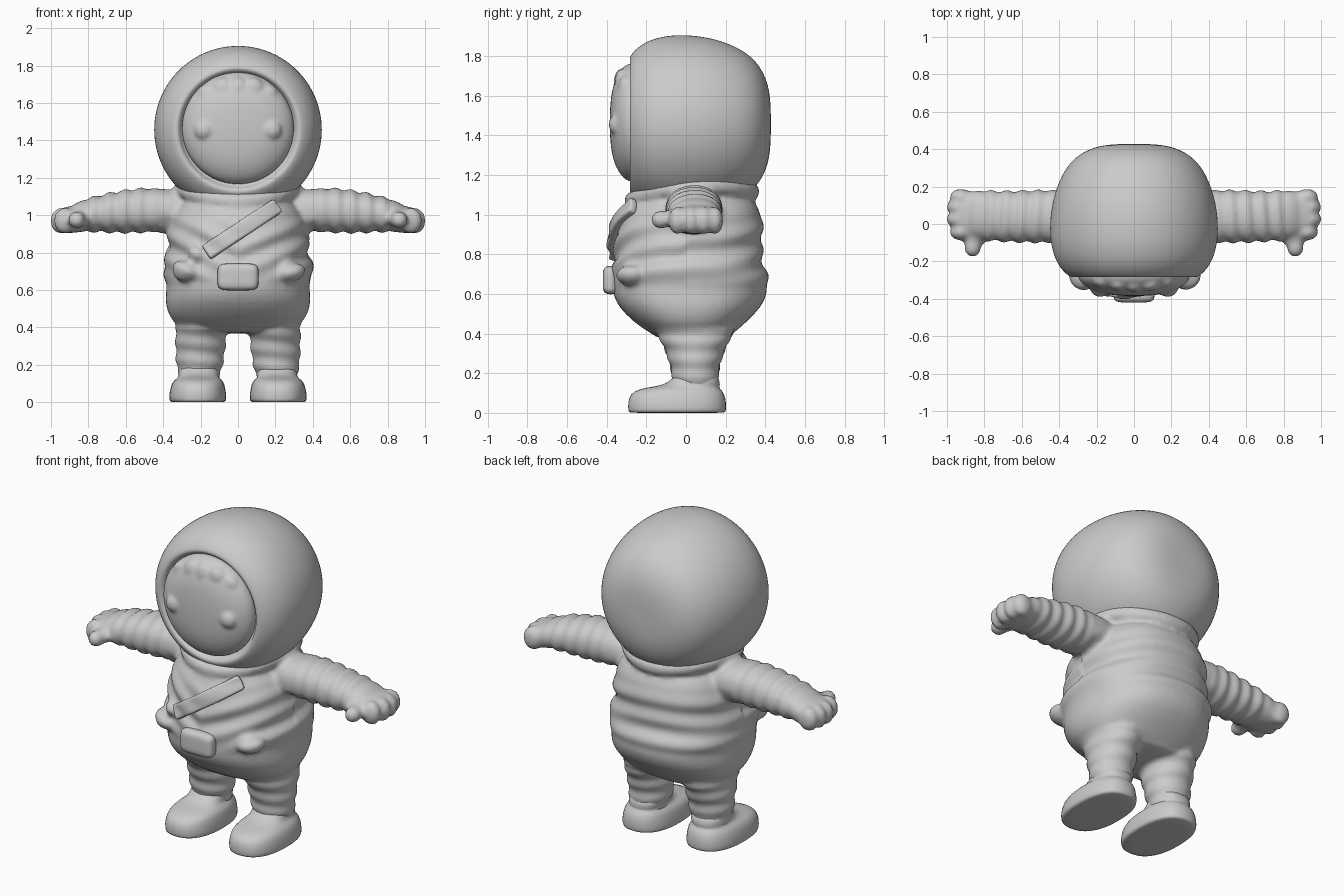
import bpy, bmesh
from math import sin, cos, pi, copysign
from mathutils import Vector
from mathutils.bvhtree import BVHTree

if "Cube" in bpy.data.objects:
    bpy.data.objects.remove(bpy.data.objects["Cube"])

grey = bpy.data.materials.new("plain grey")
grey.use_nodes = True
grey.diffuse_color = (0.6, 0.6, 0.6, 1)
grey.node_tree.nodes["Principled BSDF"].inputs["Base Color"].default_value = (0.6, 0.6, 0.6, 1)


def add_mesh(name, bm):
    bmesh.ops.recalc_face_normals(bm, faces=bm.faces)
    me = bpy.data.meshes.new(name)
    bm.to_mesh(me)
    bm.free()
    me.materials.append(grey)
    ob = bpy.data.objects.new(name, me)
    bpy.context.collection.objects.link(ob)
    return ob


def modify(ob, kind, **settings):
    mod = ob.modifiers.new(kind.title(), kind)
    for key, value in settings.items():
        setattr(mod, key, value)


def apply_all(ob):
    dg = bpy.context.evaluated_depsgraph_get()
    me = bpy.data.meshes.new_from_object(ob.evaluated_get(dg))
    ob.modifiers.clear()
    ob.data = me
    return ob


def smooth(ob):
    ob.data.shade_smooth()
    return ob


def loft(name, axis, rows, power=2.0, sides=24, subdiv=1):
    """Rows hold (position on axis, centre a, centre b, radius a, radius b)."""
    bm = bmesh.new()
    rings = []
    for pos, ca, cb, ra, rb in rows:
        ring = []
        for i in range(sides):
            t = 2 * pi * i / sides
            a = ca + ra * copysign(abs(cos(t)) ** (2 / power), cos(t))
            b = cb + rb * copysign(abs(sin(t)) ** (2 / power), sin(t))
            co = {"x": (pos, a, b), "y": (a, pos, b), "z": (a, b, pos)}[axis]
            ring.append(bm.verts.new(co))
        rings.append(ring)
    for r, s in zip(rings, rings[1:]):
        for i in range(sides):
            j = (i + 1) % sides
            bm.faces.new((r[i], r[j], s[j], s[i]))
    bm.faces.new(rings[0])
    bm.faces.new(rings[-1])
    ob = add_mesh(name, bm)
    modify(ob, "SUBSURF", levels=subdiv, render_levels=subdiv)
    return smooth(apply_all(ob))


def blob(name, centre, size):
    bm = bmesh.new()
    bmesh.ops.create_uvsphere(bm, u_segments=20, v_segments=12, radius=1)
    for v in bm.verts:
        v.co = [c + p * s for c, p, s in zip(centre, v.co, size)]
    return smooth(add_mesh(name, bm))


def mirrored(ob):
    modify(ob, "MIRROR")
    return apply_all(ob)


def fuse(name, parts, voxel, rounds):
    """Blend overlapping parts into one soft skin."""
    bpy.ops.object.select_all(action="DESELECT")
    for p in parts:
        p.select_set(True)
    bpy.context.view_layer.objects.active = parts[0]
    bpy.ops.object.join()
    ob = parts[0]
    ob.name = name
    modify(ob, "REMESH", mode="VOXEL", voxel_size=voxel)
    modify(ob, "SMOOTH", factor=0.5, iterations=rounds)
    return smooth(apply_all(ob))


# Torso with jacket bulge and hem
torso = loft("torso", "z", [
    (0.37, 0, 0.04, 0.24, 0.16), (0.40, 0, 0.03, 0.32, 0.21), (0.46, 0, 0.02, 0.375, 0.29),
    (0.54, 0, 0.02, 0.395, 0.37), (0.61, 0, 0.02, 0.385, 0.395), (0.645, 0, 0.02, 0.385, 0.39),
    (0.69, 0, 0.02, 0.41, 0.405), (0.75, 0, 0.01, 0.40, 0.385), (0.80, 0, 0.01, 0.375, 0.37),
    (0.90, 0, 0.015, 0.38, 0.38), (0.98, 0, 0.025, 0.365, 0.365), (1.05, 0, 0.03, 0.33, 0.33),
    (1.12, 0, 0.04, 0.27, 0.28)], power=2.3)

# Legs and arms
leg = mirrored(loft("leg", "z", [
    (0.08, 0.205, 0.06, 0.105, 0.11), (0.15, 0.208, 0.05, 0.11, 0.11),
    (0.19, 0.205, 0.045, 0.125, 0.12), (0.24, 0.203, 0.045, 0.13, 0.125),
    (0.30, 0.20, 0.045, 0.135, 0.145), (0.36, 0.198, 0.045, 0.138, 0.17),
    (0.42, 0.195, 0.045, 0.14, 0.21), (0.52, 0.19, 0.04, 0.13, 0.2)]))
arm = mirrored(loft("arm", "x", [
    (0.22, 0.04, 1.02, 0.13, 0.10), (0.36, 0.04, 1.025, 0.145, 0.115),
    (0.50, 0.04, 1.028, 0.14, 0.12), (0.60, 0.04, 1.02, 0.14, 0.117),
    (0.70, 0.04, 1.012, 0.135, 0.105), (0.78, 0.045, 1.005, 0.135, 0.093),
    (0.86, 0.05, 0.99, 0.13, 0.08), (0.89, 0.05, 0.985, 0.12, 0.07)], power=2.2))

# Mitten hands: palm, four short fingers and thumb
hand = [mirrored(loft("palm", "x", [
    (0.80, 0.05, 0.985, 0.11, 0.07), (0.86, 0.05, 0.98, 0.13, 0.075),
    (0.94, 0.055, 0.972, 0.125, 0.07), (0.975, 0.055, 0.97, 0.10, 0.055)], power=2.4))]
for y, tip in ((-0.045, 0.985), (0.025, 1.004), (0.09, 1.002), (0.145, 0.985)):
    hand.append(mirrored(blob("finger", (tip - 0.06, y, 0.97), (0.06, 0.043, 0.07))))
hand.append(mirrored(blob("thumb_tip", (0.862, -0.125, 0.975), (0.046, 0.052, 0.046))))
hand.append(mirrored(blob("thumb_base", (0.85, -0.07, 0.98), (0.055, 0.07, 0.045))))

# Draped collar, low at the front
bm = bmesh.new()
rim, tube = 64, 12
grid = []
for i in range(rim):
    t = 2 * pi * i / rim
    z = 1.095 + 0.05 * cos(t) ** 2 + 0.022 * sin(t)
    ring = []
    for j in range(tube):
        s = 2 * pi * j / tube
        r = 0.305 + 0.036 * cos(s)
        ring.append(bm.verts.new((r * cos(t), 0.03 + r * sin(t), z + 0.042 * sin(s))))
    grid.append(ring)
for i in range(rim):
    a, b = grid[i], grid[(i + 1) % rim]
    for j in range(tube):
        k = (j + 1) % tube
        bm.faces.new((a[j], b[j], b[k], a[k]))
collar = add_mesh("collar", bm)

# Hip pockets and the strap end
pocket = mirrored(blob("pocket", (0.27, -0.27, 0.70), (0.085, 0.08, 0.06)))
strap_end = blob("strap_end", (-0.225, -0.30, 0.78), (0.045, 0.05, 0.045))

suit = fuse("suit", [torso, leg, arm, collar, pocket, strap_end] + hand, 0.015, 3)

# Cloth folds on sleeves, jacket and trousers
bm = bmesh.new()
bm.from_mesh(suit.data)
bm.normal_update()
for v in bm.verts:
    x, y, z = v.co
    fold = 0
    if abs(x) > 0.42:
        sleeve = min(1, (abs(x) - 0.42) / 0.08) * min(1, max(0, (0.84 - abs(x)) / 0.06))
        fold = 0.006 * sleeve * sin(abs(x) * 75 + y * 5)
    elif 0.62 < z < 1.02:
        fade = sin(pi * (z - 0.62) / 0.4)
        sag = z + (0.35 * x * x if y > 0 else -0.5 * abs(x))
        fold = 0.010 * fade * sin(sag * 48 + 3 * x)
    elif z < 0.4:
        fold = 0.004 * sin(z * 70 + x * 6) * min(1, max(0, (z - 0.1) / 0.08))
    v.co += v.normal * fold
tree = BVHTree.FromBMesh(bm)
bm.to_mesh(suit.data)
bm.free()

# Chest strap laid over the jacket
start, end = Vector((-0.17, 0, 0.80)), Vector((0.21, 0, 1.05))
across = Vector((-(end - start).z, 0, (end - start).x)).normalized() * 0.042
bm = bmesh.new()
rows = []
for i in range(17):
    mid = start.lerp(end, i / 16)
    row = []
    for k in (-1, -0.5, 0, 0.5, 1):
        p = mid + across * k
        hit = tree.ray_cast(Vector((p.x, -1, p.z)), Vector((0, 1, 0)))[0]
        row.append(bm.verts.new(hit + Vector((0, -0.02, 0))))
    rows.append(row)
for a, b in zip(rows, rows[1:]):
    for k in range(4):
        bm.faces.new((a[k], a[k + 1], b[k + 1], b[k]))
bmesh.ops.smooth_vert(bm, verts=bm.verts, factor=0.5, use_axis_y=True)
strap = add_mesh("chest_strap", bm)
modify(strap, "SOLIDIFY", thickness=0.04, offset=0)
modify(strap, "BEVEL", width=0.012, segments=3)
smooth(apply_all(strap))

# Belt pouch
loft("belt_pouch", "y", [
    (-0.34, 0, 0.67, 0.108, 0.07), (-0.385, 0, 0.67, 0.112, 0.074),
    (-0.408, 0, 0.67, 0.105, 0.068), (-0.419, 0, 0.67, 0.085, 0.05),
    (-0.42, 0, 0.67, 0.04, 0.022)], power=5, sides=32)

# Boots with flat soles
boots = loft("boots", "z", [
    (0.0, 0.215, -0.045, 0.135, 0.235), (0.002, 0.215, -0.045, 0.152, 0.247),
    (0.03, 0.215, -0.045, 0.155, 0.25), (0.075, 0.215, -0.045, 0.148, 0.247),
    (0.11, 0.213, -0.04, 0.138, 0.228), (0.128, 0.212, -0.02, 0.115, 0.185),
    (0.14, 0.21, 0.035, 0.105, 0.14), (0.18, 0.207, 0.05, 0.11, 0.115),
    (0.21, 0.205, 0.05, 0.09, 0.09)], power=2.4)
mirrored(boots)

# Helmet: round from the front, boxier from the side, hollowed at the face
loft("helmet", "y", [(y, 0, 1.457, r, r) for y, r in (
    (0.428, 0.03), (0.427, 0.10), (0.418, 0.19), (0.385, 0.275), (0.33, 0.345),
    (0.24, 0.40), (0.12, 0.44), (0.0, 0.453), (-0.10, 0.449), (-0.19, 0.425),
    (-0.25, 0.385), (-0.283, 0.345), (-0.285, 0.325), (-0.268, 0.308), (-0.23, 0.30))],
    sides=32, subdiv=2)

# Face dome with cheeks and fringe blended in
face = loft("face", "y", [(y, 0, 1.465, r, r) for y, r in (
    (-0.20, 0.27), (-0.25, 0.305), (-0.29, 0.302), (-0.325, 0.275), (-0.355, 0.225),
    (-0.375, 0.16), (-0.383, 0.08), (-0.385, 0.02))], sides=32)
features = [mirrored(blob("cheek", (0.18, -0.345, 1.455), (0.055, 0.045, 0.055)))]
for x, z, w, h in ((-0.16, 1.64, 0.06, 0.06), (-0.08, 1.665, 0.055, 0.07),
                   (0.0, 1.67, 0.055, 0.068), (0.08, 1.675, 0.06, 0.06), (0.155, 1.645, 0.06, 0.055)):
    features.append(blob("fringe_lock", (x, -0.325 + 0.9 * x * x, z), (w, 0.04, h)))
fuse("face", [face] + features, 0.011, 4)
